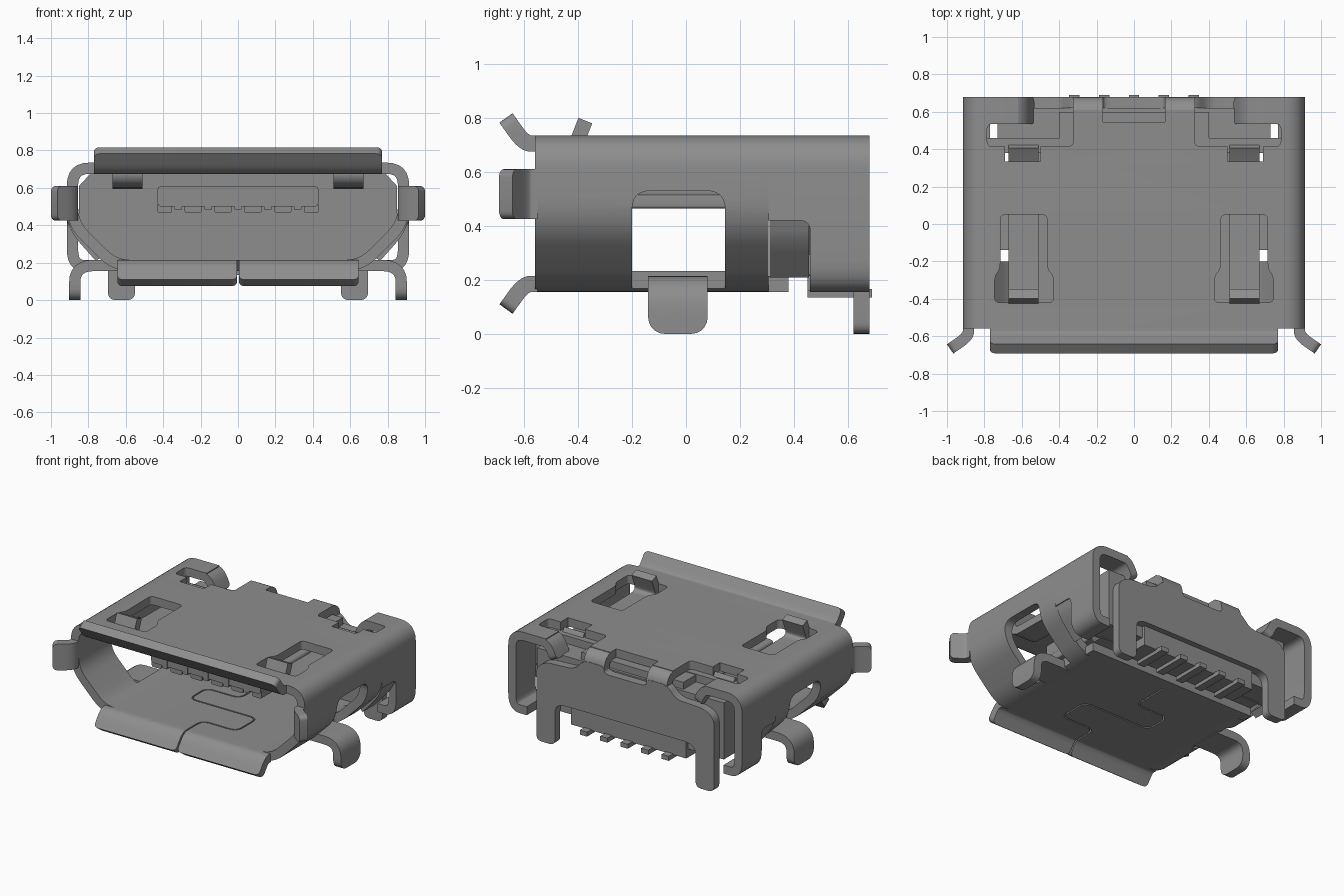
import bpy
import bmesh
import math
from mathutils import Vector

if "Cube" in bpy.data.objects:
    bpy.data.objects.remove(bpy.data.objects["Cube"], do_unlink=True)

GREY = (0.27, 0.27, 0.27, 1)
metal = bpy.data.materials.new("plain grey")
metal.use_nodes = True
metal.diffuse_color = GREY
metal.node_tree.nodes["Principled BSDF"].inputs["Base Color"].default_value = GREY

T = 0.06  # sheet thickness


def place(axis, p, a):
    return {"x": (a, p[0], p[1]), "y": (p[0], a, p[1]), "z": (p[0], p[1], a)}[axis]


def finish(name, bm, mirror):
    bmesh.ops.recalc_face_normals(bm, faces=bm.faces)
    mesh = bpy.data.meshes.new(name)
    bm.to_mesh(mesh)
    bm.free()
    obj = bpy.data.objects.new(name, mesh)
    bpy.context.collection.objects.link(obj)
    mesh.materials.append(metal)
    if mirror:
        obj.modifiers.new("mirror", "MIRROR").use_clip = False
    return obj


def rounded(pts, r, closed=False, steps=6):
    """Replace each corner of a path by a curve that starts r before it."""
    pts = [Vector(p) for p in pts]
    out = []
    for i, p in enumerate(pts):
        if not closed and i in (0, len(pts) - 1):
            out.append(p)
            continue
        q, s = pts[i - 1], pts[(i + 1) % len(pts)]
        a = p + (q - p).normalized() * min(r, (q - p).length * 0.49)
        b = p + (s - p).normalized() * min(r, (s - p).length * 0.49)
        for k in range(steps + 1):
            t = k / steps
            out.append(a * (1 - t) ** 2 + p * 2 * t * (1 - t) + b * t * t)
    return out


def prism(name, axis, pts, a, b, r=0, mirror=False):
    """Flat outline pushed from a to b along an axis."""
    pts = rounded(pts, r, True) if r else pts
    bm = bmesh.new()
    lo = [bm.verts.new(place(axis, p, a)) for p in pts]
    hi = [bm.verts.new(place(axis, p, b)) for p in pts]
    bm.faces.new(lo)
    bm.faces.new(hi)
    for i in range(len(pts)):
        j = (i + 1) % len(pts)
        bm.faces.new((lo[i], lo[j], hi[j], hi[i]))
    return finish(name, bm, mirror)


def box(name, x, y, z, r=0, mirror=False):
    return prism(name, "z", [(x[0], y[0]), (x[1], y[0]), (x[1], y[1]), (x[0], y[1])],
                 z[0], z[1], r, mirror)


def sheet(name, axis, pts, a, b, r=0.06, closed=False, tip=0, mirror=False, t=T):
    """Bent sheet metal: a centre line thickened by t, spanning a to b."""
    pts = rounded(pts, r, closed)
    n = len(pts)
    bm = bmesh.new()
    rings = []
    for i, p in enumerate(pts):
        prev = pts[i - 1] if closed or i else None
        nxt = pts[(i + 1) % n] if closed or i < n - 1 else None
        d0 = (p - prev).normalized() if prev is not None else None
        d1 = (nxt - p).normalized() if nxt is not None else d0
        d0 = d0 or d1
        mid = (d0 + d1).normalized()
        off = Vector((-mid.y, mid.x)) * (t / 2 / max(mid.dot(d1), 0.3))
        rings.append([bm.verts.new(place(axis, q, c)) for q, c in
                      ((p + off, a), (p - off, a), (p - off, b), (p + off, b))])
    for i in range(n if closed else n - 1):
        u, v = rings[i], rings[(i + 1) % n]
        for k in range(4):
            m = (k + 1) % 4
            bm.faces.new((u[k], u[m], v[m], v[k]))
    if not closed:
        bm.faces.new(rings[0])
        bm.faces.new(rings[-1])
    if tip:
        e = rings[-1]
        edges = [bm.edges.get((e[0], e[1])), bm.edges.get((e[2], e[3]))]
        bmesh.ops.bevel(bm, geom=edges, offset=tip, segments=5, profile=0.5, affect="EDGES")
    return finish(name, bm, mirror)


def cut(obj, *cutters):
    for c in cutters:
        mod = obj.modifiers.new("cut", "BOOLEAN")
        mod.object = c
        mod.solver = "EXACT"
        bpy.context.view_layer.objects.active = obj
        bpy.ops.object.modifier_apply(modifier=mod.name)
        bpy.data.objects.remove(c, do_unlink=True)


# Front shell: closed tube with sloping lower sides
half = [(0.885, 0.705), (0.885, 0.41), (0.66, 0.185)]
front_shell = sheet("front_shell", "y", half + [(-x, z) for x, z in reversed(half)],
                    -0.56, 0.305, 0.09, closed=True)
for s in (-1, 1):
    window = prism("window", "x", [(-0.2, 0.1), (0.145, 0.1), (0.145, 0.53), (-0.2, 0.53)],
                   s * 0.65, s * 1.1, 0.07)
    hole = prism("latch_hole", "z", [(s * x, y) for x, y in (
        (0.465, 0.05), (0.715, 0.05), (0.715, -0.24), (0.745, -0.28), (0.745, -0.42),
        (0.43, -0.42), (0.43, -0.28), (0.465, -0.24))], 0.6, 0.8, 0.03)
    cut(front_shell, window, hole)

# Interlocking seam in the floor
seam = [(0, -0.6), (0, -0.4), (0.27, -0.4), (0.27, -0.17), (-0.26, -0.17),
        (-0.26, 0.02), (0, 0.02), (0, 0.29)]
cut(front_shell, sheet("seam", "z", seam, 0.1, 0.3, 0.06, t=0.01))
box("floor_rear", (-0.66, 0.66), (0.305, 0.38), (0.155, 0.215))

# Rear shell: top and straight sides curled under at the bottom
half = [(0.885, 0.705), (0.885, 0.185), (0.77, 0.185)]
rear_shell = sheet("rear_shell", "y", [(-x, z) for x, z in reversed(half)] + half,
                   0.305, 0.68, 0.09)
for s in (-1, 1):
    cut(rear_shell,
        prism("side_notch", "x", [(0.2, 0.1), (0.46, 0.1), (0.46, 0.42), (0.2, 0.42)],
              s * 0.7, s * 1.1, 0.04),
        box("slot", sorted((s * 0.325, s * 0.785)), (0.415, 0.535), (0.6, 0.8), 0.03),
        box("open_corner", sorted((s * 0.325, s * 0.62)), (0.45, 0.8), (0.6, 0.8)),
        box("spring_gap", sorted((s * 0.5, s * 0.69)), (0.335, 0.45), (0.6, 0.8)))
cut(rear_shell,
    box("rear_edge", (-0.4, 0.4), (0.61, 0.8), (0.6, 0.8)),
    box("middle_notch", (-0.165, 0.165), (0.545, 0.8), (0.6, 0.8)))
sheet("corner_tab", "y", [(0.7, 0.705), (0.61, 0.705), (0.56, 0.6)], 0.535, 0.68, 0.06,
      tip=0.03, mirror=True)
sheet("side_flap", "y", [(0.885, 0.43), (0.86, 0.36), (0.74, 0.225)], 0.31, 0.455, mirror=True, t=0.05)

# Flared mouth lips
sheet("top_lip", "x", [(-0.55, 0.705), (-0.6, 0.705), (-0.667, 0.8)], -0.77, 0.77, tip=0.03)
sheet("bottom_lip", "x", [(-0.55, 0.185), (-0.6, 0.185), (-0.667, 0.092)], 0.005, 0.645,
      tip=0.03, mirror=True)
sheet("side_lip", "z", [(0.885, -0.55), (0.885, -0.6), (0.983, -0.668)], 0.425, 0.61,
      tip=0.03, mirror=True)

# Side legs and sprung latches
sheet("side_leg", "y", [(0.62, 0.185), (0.873, 0.185), (0.873, 0)], -0.14, 0.08, 0.1,
      tip=0.06, mirror=True)
sheet("latch_spring", "x", [(0.42, 0.68), (0.32, 0.62), (-0.38, 0.63), (-0.42, 0.67),
                            (-0.373, 0.79)], 0.51, 0.67, 0.04, mirror=True, t=0.055)

# Rear plate with two legs, hung from the top by straps
half = [(0.5, 0.3), (0.55, 0.27), (0.55, 0), (0.695, 0), (0.695, 0.52), (0.62, 0.57),
        (0.4, 0.58), (0.325, 0.66), (0.165, 0.66), (0.165, 0.61)]
prism("rear_plate", "y", half + [(-x, z) for x, z in reversed(half)], 0.62, 0.68, 0.045)
sheet("rear_strap", "x", [(0.5, 0.705), (0.65, 0.705), (0.65, 0.55)], 0.165, 0.325, 0.08,
      mirror=True)

# Insulating body
half = [(0.79, 0.675), (0.85, 0.61), (0.85, 0.42), (0.655, 0.215)]
prism("body_front", "y", half + [(-x, z) for x, z in reversed(half)], 0.38, 0.46)
box("body_block", (-0.73, 0.73), (0.44, 0.62), (0.22, 0.62))
box("body_foot", (-0.45, 0.45), (0.45, 0.64), (0.16, 0.32))
box("body_top_rib", (-0.4, 0.4), (0.46, 0.6), (0.6, 0.67))

# Contact tongue with ribs between the contacts
prism("tongue", "y", [(-0.43, 0.5), (0.43, 0.5), (0.43, 0.61), (-0.43, 0.61)], -0.36, 0.4, 0.025)
for i in range(6):
    x = -0.4 + 0.16 * i
    lo, hi = max(x - 0.045, -0.43), min(x + 0.045, 0.43)
    prism("tongue_rib", "y", [(lo, 0.465), (hi, 0.465), (hi, 0.52), (lo, 0.52)], -0.35, 0.4, 0.012)
for i in range(5):
    x = -0.32 + 0.16 * i
    box("contact", (x - 0.02, x + 0.02), (-0.365, 0.4), (0.485, 0.59))
    box("solder_tail", (x - 0.028, x + 0.028), (0.45, 0.69), (0.135, 0.167))

# Smooth bends, sharp edges
for obj in bpy.context.view_layer.objects:
    obj.select_set(obj.type == "MESH")
bpy.context.view_layer.objects.active = rear_shell
bpy.ops.object.shade_smooth_by_angle(angle=math.radians(30))
